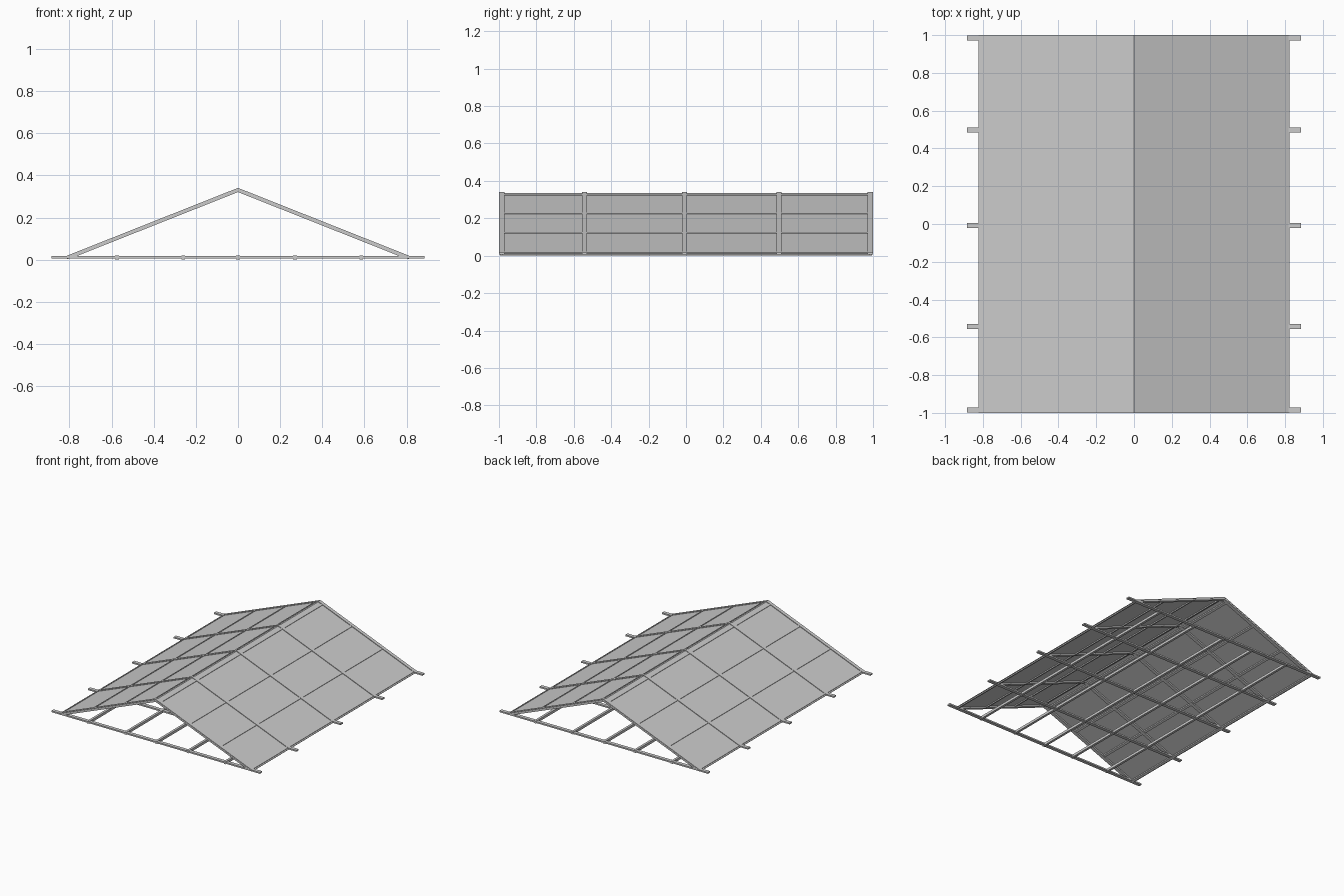
import bpy

if "Cube" in bpy.data.objects:
    bpy.data.objects.remove(bpy.data.objects["Cube"])

RIDGE, SPAN, BASE = 0.341, 0.832, 0.011
SLOPE = (RIDGE - BASE) / SPAN
TRUSS_Y = [-0.985, -0.542, -0.007, 0.498, 0.985]


def roof_z(x, drop=0.0):
    return RIDGE - drop - SLOPE * abs(x)


def prism(name, profile, y0, y1):
    """Extrude a closed (x, z) profile along y."""
    n = len(profile)
    verts = [(x, y, z) for y in (y0, y1) for x, z in profile]
    faces = [tuple(range(n)), tuple(range(2 * n - 1, n - 1, -1))]
    faces += [(i, i + n, (i + 1) % n + n, (i + 1) % n) for i in range(n)]
    mesh = bpy.data.meshes.new(name)
    mesh.from_pydata(verts, [], faces)
    mesh.update()
    ob = bpy.data.objects.new(name, mesh)
    bpy.context.collection.objects.link(ob)
    return ob


def slab(name, side, xa, xb, d0, d1, y0, y1):
    """Strip lying in one roof slope, between two depths below the rafter tops."""
    pts = [(xa, roof_z(xa, d0)), (xb, roof_z(xb, d0)),
           (xb, roof_z(xb, d1)), (xa, roof_z(xa, d1))]
    pts = [(side * x, z) for x, z in pts]
    return prism(name, pts if side > 0 else pts[::-1], y0, y1)


def box(name, x0, x1, y0, y1, z0, z1):
    return prism(name, [(x0, z1), (x1, z1), (x1, z0), (x0, z0)], y0, y1)


# Trusses: tie beam plus a pair of rafters cut level at the eaves
foot = (RIDGE - 0.02 - BASE) / SLOPE
for y in TRUSS_Y:
    box("tie_beam", -0.885, 0.885, y - 0.0135, y + 0.0135, 0.006, 0.017)
    for side, label in ((1, "right"), (-1, "left")):
        pts = [(0, RIDGE), (side * SPAN, BASE), (side * foot, BASE), (0, RIDGE - 0.02)]
        prism("rafter_" + label, pts if side > 0 else pts[::-1], y - 0.0135, y + 0.0135)

# Ceiling joists running the length of the roof
for x in (-0.575, -0.26, 0, 0.27, 0.585):
    box("ceiling_joist", x - 0.009, x + 0.009, -0.995, 0.995, 0.0, 0.019)

# Roof sheets and purlins on each slope
for side, label in ((1, "right"), (-1, "left")):
    slab("roof_sheet_" + label, side, 0, 0.822, 0.005, 0.008, -1, 1)
    for x in (0.03, 0.28, 0.54, 0.805):
        slab("purlin_" + label, side, x - 0.008, x + 0.008, 0.002, 0.017, -0.98, 0.98)
